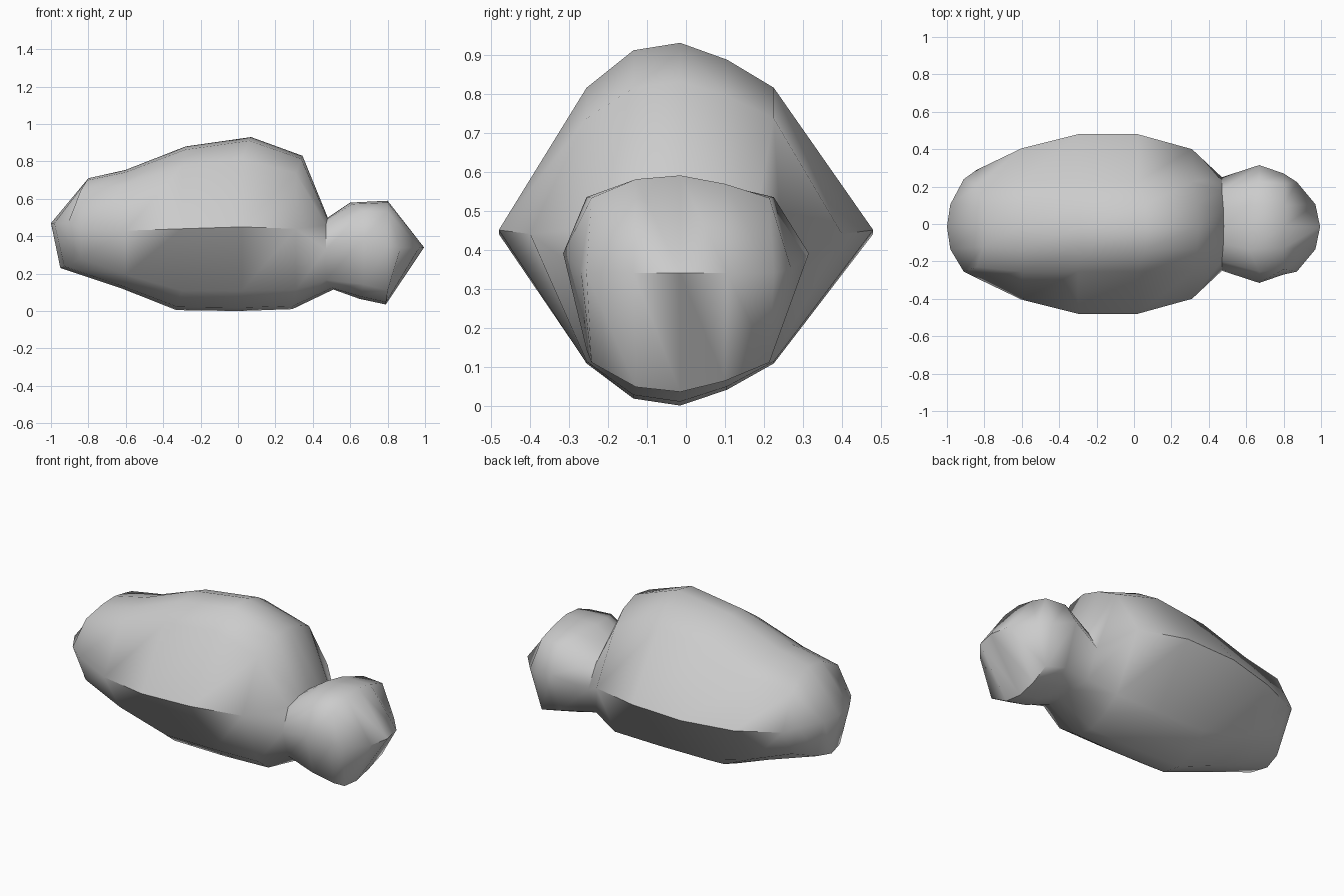
import bpy, bmesh, math

if "Cube" in bpy.data.objects:
    bpy.data.objects.remove(bpy.data.objects["Cube"])

# Cross-section columns: y, height fraction, fore-aft bulge fraction
COLS = [(-.255, .76, 0), (-.135, .96, .8), (-.015, 1, 1), (.105, .91, .8), (.225, .76, 0)]


def ring(bm, xt, zt, xs, w, zs, xb, zb, k):
    """Loop of 12 points: left side, top columns, right side, bottom columns."""
    pts = [(xs, -w, zs)]
    pts += [(xs + (xt - xs) * g, y * k, zs + (zt - zs) * f) for y, f, g in COLS]
    pts.append((xs, w, zs))
    pts += [(xs + (xb - xs) * g, y * k, zs + (zb - zs) * f) for y, f, g in reversed(COLS)]
    return [bm.verts.new(p) for p in pts]


def loft(name, stations):
    bm = bmesh.new()
    rings = [ring(bm, *s) for s in stations]
    for a, b in zip(rings, rings[1:]):
        for i in range(12):
            j = (i + 1) % 12
            bm.faces.new((a[i], a[j], b[j], b[i]))
    # Flat end rings collapse into closed rounded ridges
    ends = rings[0] + rings[-1]
    bmesh.ops.remove_doubles(bm, verts=ends, dist=.02)
    bmesh.ops.recalc_face_normals(bm, faces=bm.faces[:])
    me = bpy.data.meshes.new(name)
    bm.to_mesh(me)
    bm.free()
    ob = bpy.data.objects.new(name, me)
    bpy.context.collection.objects.link(ob)
    bpy.context.view_layer.objects.active = ob
    ob.select_set(True)
    bpy.ops.object.shade_smooth_by_angle(angle=math.radians(55))
    return ob


# top x, top z, side x, half width, side z, bottom x, bottom z, column scale
loft("body_and_head", [
    # rear end and body
    (-1.0, .47, -.91, .24, .47, -1.0, .47, 1),
    (-.80, .71, -.84, .29, .44, -.95, .23, .9),
    (-.60, .755, -.60, .405, .43, -.62, .12, 1),
    (-.28, .88, -.30, .48, .44, -.33, .005, 1),
    (.07, .93, .02, .48, .45, 0, 0, 1),
    (.345, .83, .31, .40, .44, .29, .01, 1),
    # neck crease
    (.48, .50, .47, .25, .33, .51, .115, .78),
    # head
    (.60, .58, .67, .315, .39, .65, .065, 1),
    (.80, .59, .80, .27, .35, .79, .035, .95),
    (.995, .34, .87, .235, .34, .995, .34, 1),
])
